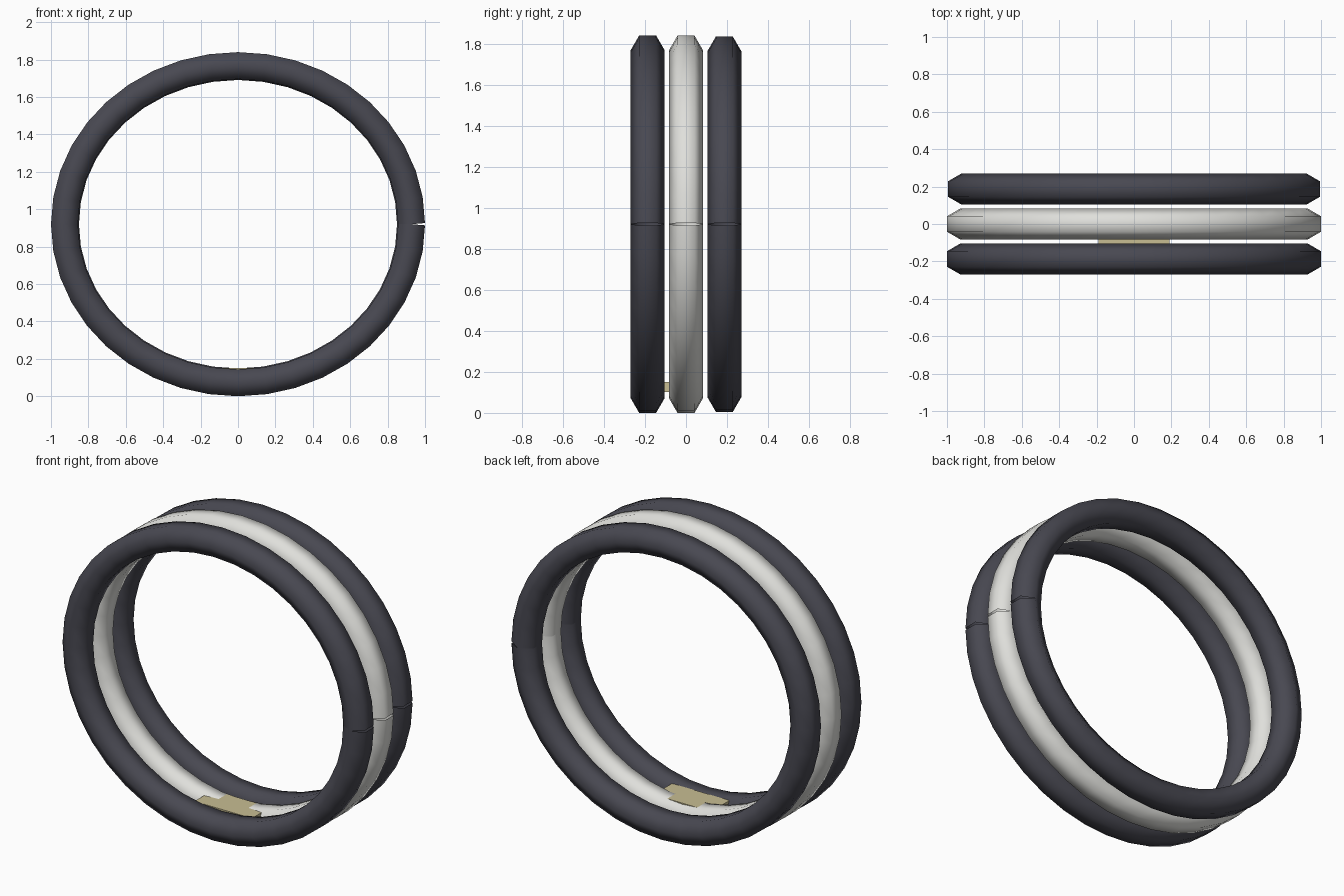
import bpy, bmesh
from math import cos, sin, pi
from mathutils import Vector

cube = bpy.data.objects.get("Cube")
if cube:
    bpy.data.objects.remove(cube, do_unlink=True)


def material(name, rgb):
    mat = bpy.data.materials.new(name)
    mat.use_nodes = True
    mat.diffuse_color = (*rgb, 1)
    bsdf = mat.node_tree.nodes["Principled BSDF"]
    bsdf.inputs["Base Color"].default_value = (*rgb, 1)
    bsdf.inputs["Roughness"].default_value = 0.6
    return mat


charcoal = material("charcoal", (0.065, 0.065, 0.083))
off_white = material("off_white", (0.74, 0.74, 0.71))
pale_gold = material("pale_gold", (0.58, 0.51, 0.29))

STEPS, SIDES, TUBE = 40, 6, 0.083
MID_Z = 0.92


def add_object(name, bm, mat):
    bmesh.ops.recalc_face_normals(bm, faces=bm.faces)
    mesh = bpy.data.meshes.new(name)
    bm.to_mesh(mesh)
    bm.free()
    mesh.materials.append(mat)
    obj = bpy.data.objects.new(name, mesh)
    bpy.context.collection.objects.link(obj)
    return obj


def split_ring(name, y, scale, mat):
    """Hexagonal tube swept round an ellipse, with a seam on the left side."""
    path = [Vector((0.928 * scale * cos(2 * pi * i / STEPS), y,
                    MID_Z + 0.848 * scale * sin(2 * pi * i / STEPS)))
            for i in range(STEPS + 1)]
    across = Vector((0, 1, 0))
    bm = bmesh.new()
    loops = []
    for i, point in enumerate(path):
        # Ends follow their own chord, so the seam opens outwards
        before = (point - path[max(i - 1, 0)]).normalized()
        after = (path[min(i + 1, STEPS)] - point).normalized()
        tangent = (before + after).normalized()
        outward = across.cross(tangent)
        loops.append([bm.verts.new(point + TUBE * (cos(a) * across + sin(a) * outward))
                      for a in (2 * pi * k / SIDES for k in range(SIDES))])
    for a, b in zip(loops, loops[1:]):
        for k in range(SIDES):
            n = (k + 1) % SIDES
            bm.faces.new((a[k], a[n], b[n], b[k])).smooth = True
    add_object(name, bm, mat)


# Three side-by-side bands
split_ring("front_band", -0.187, 1.0, charcoal)
split_ring("middle_band", 0.0, 1.0, off_white)
split_ring("back_band", 0.187, 0.994, charcoal)

# Small plate bridging the front and middle bands at the bottom
bm = bmesh.new()
bmesh.ops.create_cube(bm, size=1)
bmesh.ops.scale(bm, vec=(0.38, 0.175, 0.05), verts=bm.verts)
bmesh.ops.translate(bm, vec=(0, -0.0525, 0.126), verts=bm.verts)
add_object("inner_plate", bm, pale_gold)
